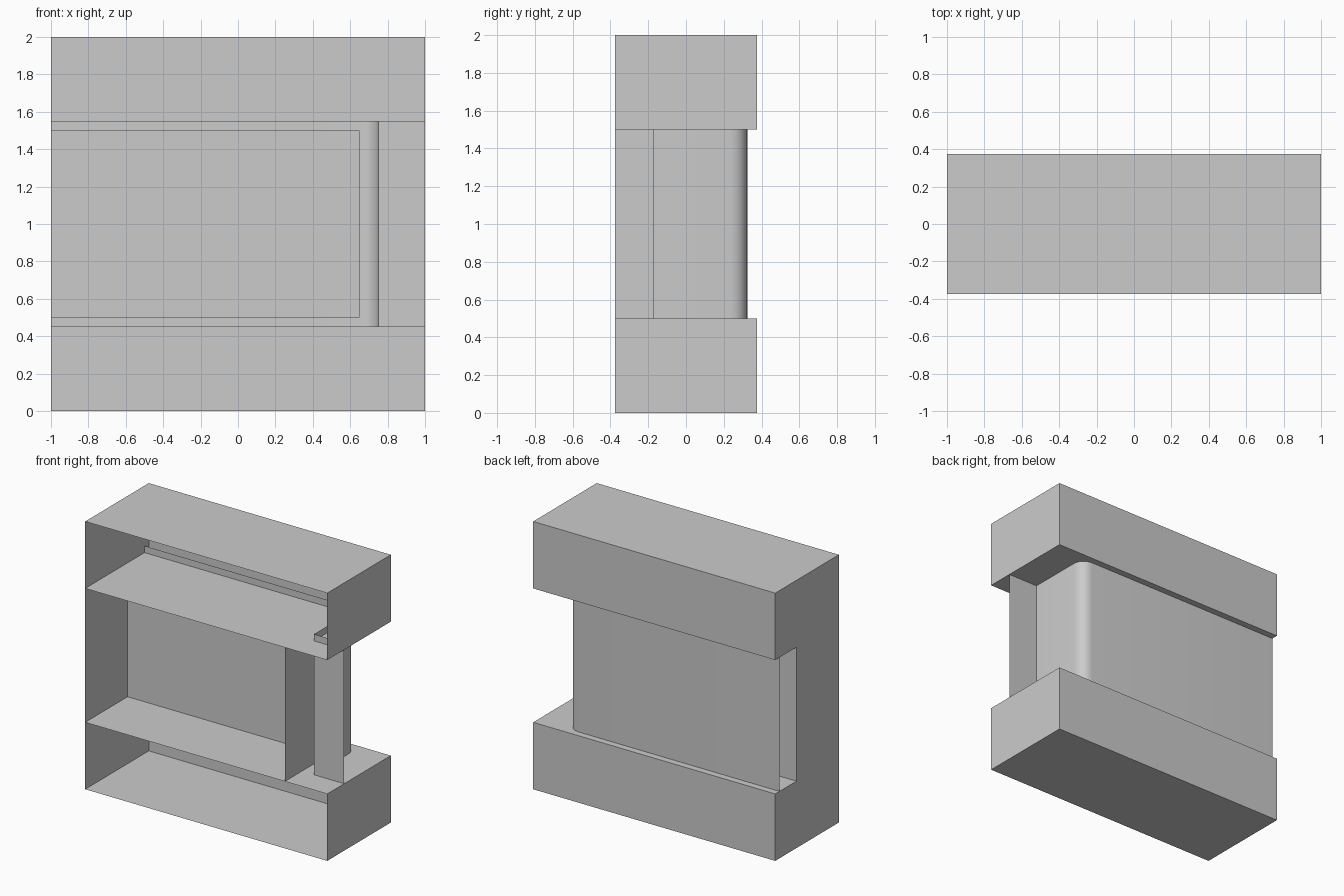
import bpy, math

if "Cube" in bpy.data.objects:
    bpy.data.objects.remove(bpy.data.objects["Cube"])

LEFT, RIGHT = -1.0, 1.0
FRONT, BACK = -0.375, 0.375


def make_sheet(name, path, z0, z1, smooth=False):
    """Stand a thin vertical sheet on an open plan path."""
    n = len(path)
    verts = [(x, y, z0) for x, y in path] + [(x, y, z1) for x, y in path]
    faces = [(i, i + 1, n + i + 1, n + i) for i in range(n - 1)]
    return make_mesh(name, verts, faces, smooth)


def make_slab(name, z):
    """Full-size horizontal sheet."""
    verts = [(LEFT, FRONT, z), (RIGHT, FRONT, z), (RIGHT, BACK, z), (LEFT, BACK, z)]
    return make_mesh(name, verts, [(0, 1, 2, 3)])


def make_mesh(name, verts, faces, smooth=False):
    mesh = bpy.data.meshes.new(name)
    mesh.from_pydata(verts, [], faces)
    mesh.update()
    obj = bpy.data.objects.new(name, mesh)
    bpy.context.collection.objects.link(obj)
    if smooth:
        bpy.ops.object.select_all(action='DESELECT')
        obj.select_set(True)
        bpy.context.view_layer.objects.active = obj
        bpy.ops.object.shade_smooth_by_angle(angle=math.radians(40))
    return obj


# Upper and lower boxes, open at the front
for part, z0, z1 in (("lower", 0.0, 0.5), ("upper", 1.5, 2.0)):
    make_slab(part + "_box_floor", z0)
    make_slab(part + "_box_top", z1)
    make_sheet(part + "_box_walls",
               [(RIGHT, FRONT), (RIGHT, BACK), (LEFT, BACK), (LEFT, FRONT)], z0, z1)

# Middle alcove: right, back and left walls, open at the front
make_sheet("alcove_walls",
           [(0.65, FRONT), (0.65, 0.125), (LEFT, 0.125), (LEFT, FRONT)], 0.5, 1.5)

# Outer panel: front-facing flange, side wall, rounded corner, long back wall
r, steps = 0.09, 6
cx, cy = 0.75 - r, 0.325 - r
corner = [(cx + r * math.cos(a), cy + r * math.sin(a))
          for a in (i * math.pi / 2 / steps for i in range(steps + 1))]
make_sheet("outer_panel",
           [(RIGHT, -0.175), (0.75, -0.175)] + corner + [(LEFT, 0.325)],
           0.45, 1.55, smooth=True)
